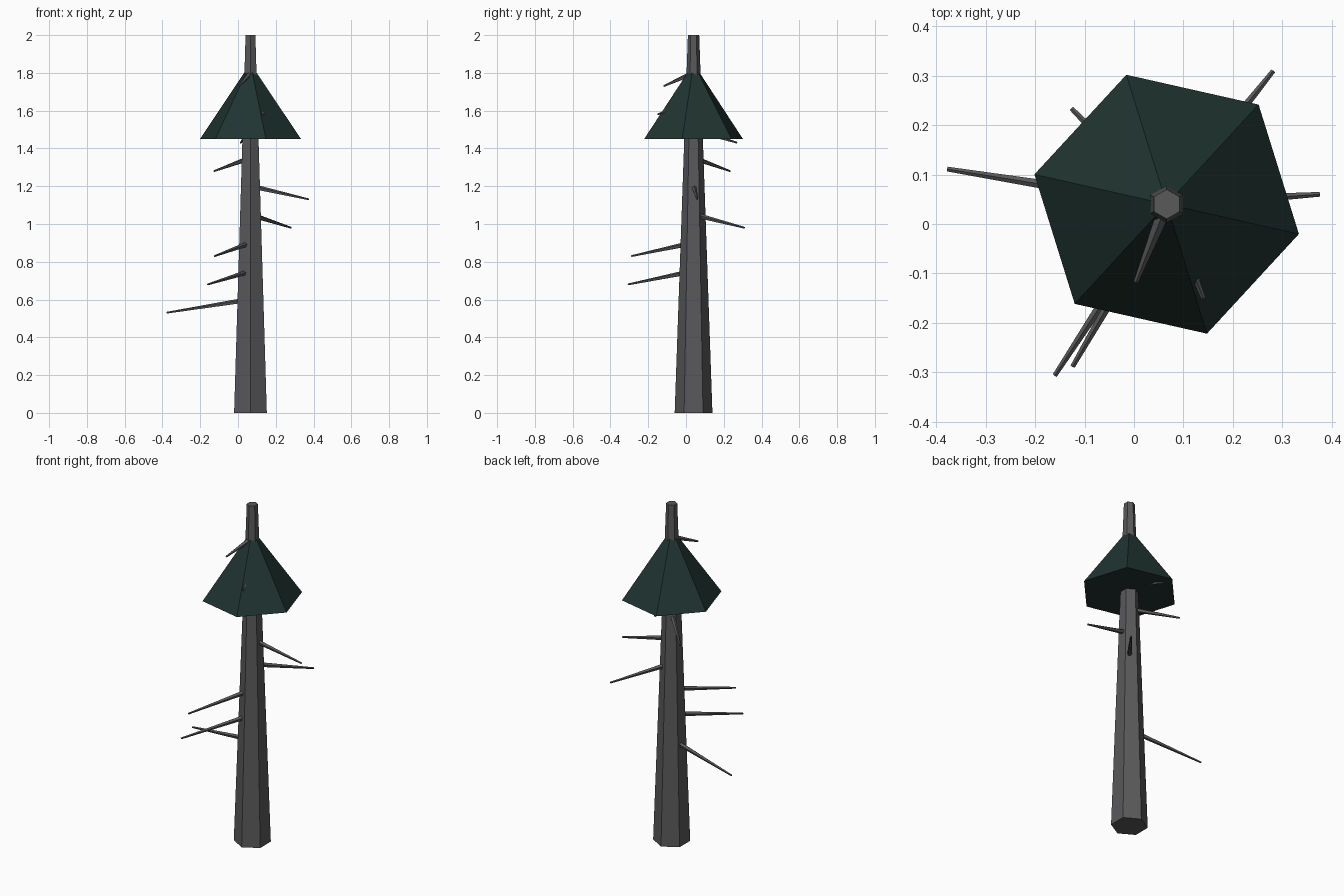
import bpy, math
from mathutils import Vector

if "Cube" in bpy.data.objects:
    bpy.data.objects.remove(bpy.data.objects["Cube"])

CX, CY = 0.066, 0.04  # trunk axis


def material(name, rgb):
    m = bpy.data.materials.new(name)
    m.diffuse_color = (*rgb, 1)
    m.use_nodes = True
    m.node_tree.nodes["Principled BSDF"].inputs["Base Color"].default_value = m.diffuse_color
    return m


bark = material("bark", (0.10, 0.10, 0.105))
needles = material("needles", (0.014, 0.034, 0.030))


def tapered(name, start, end, r1, r2, sides, mat, spin=0.0):
    """Flat-shaded tapered prism running from start to end."""
    a, b = Vector(start), Vector(end)
    bpy.ops.mesh.primitive_cone_add(vertices=sides, radius1=r1, radius2=r2,
                                    depth=(b - a).length)
    ob = bpy.context.object
    ob.name = name
    vertical = (b - a).xy.length < 1e-6
    if vertical:
        ob.rotation_euler = (0, 0, spin)
    else:
        ob.rotation_euler = (b - a).to_track_quat('Z', 'Y').to_euler()
    ob.location = (a + b) / 2
    ob.data.materials.append(mat)
    return ob


# Six-sided trunk, corners on the y axis
tapered("trunk", (CX, CY, 0), (CX, CY, 2), 0.1, 0.03, 6, bark)

# Six-sided canopy, its point hidden inside the trunk
tapered("canopy", (CX, CY, 1.45), (CX, CY, 1.85), 0.274, 0, 6, needles,
        math.radians(17.3))

# Dead branches: evenly spaced up the trunk, drooping, shorter toward the top
tips = [(-0.377, 0.111), (-0.160, -0.306), (-0.124, -0.288),
        (0.281, 0.309), (0.375, 0.060), (-0.126, 0.233),
        (0.015, 0.270), (0.140, -0.150), (0.004, -0.117)]
for i, (x, y) in enumerate(tips):
    z = 0.6 + 0.15 * i
    tapered(f"branch_{i + 1}", (CX, CY, z), (x, y, z - 0.07),
            0.015, 0.005, 5, bark)
